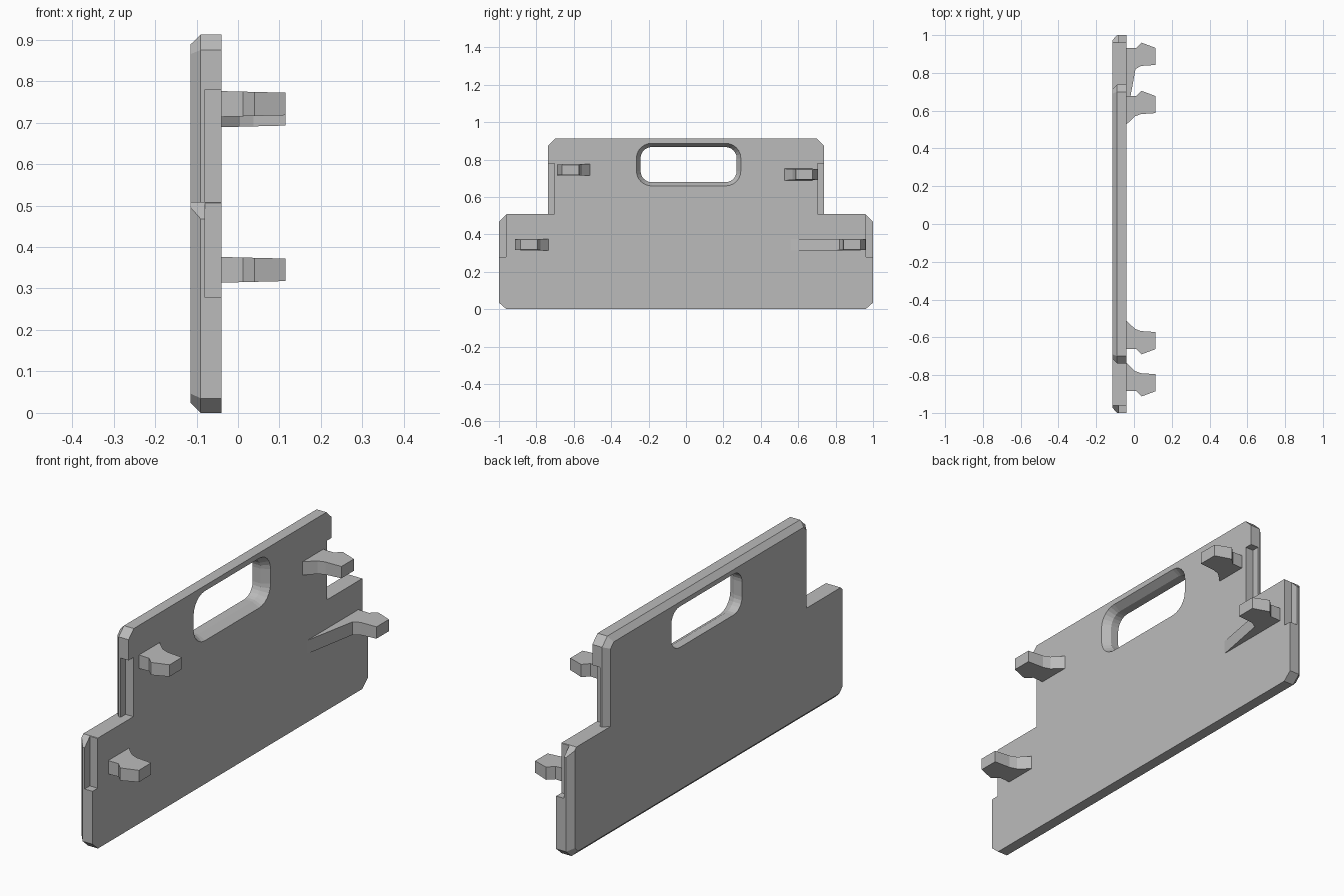
import bpy, bmesh, math

if "Cube" in bpy.data.objects:
    bpy.data.objects.remove(bpy.data.objects["Cube"])

grey = bpy.data.materials.new("plain grey")
grey.use_nodes = True
grey.diffuse_color = (0.5, 0.5, 0.5, 1)
grey.node_tree.nodes["Principled BSDF"].inputs["Base Color"].default_value = (0.5, 0.5, 0.5, 1)


def loft(name, sections):
    """Skin a solid through matching closed loops of 3D points."""
    bm = bmesh.new()
    rings = [[bm.verts.new(p) for p in s] for s in sections]
    n = len(rings[0])
    for a, b in zip(rings, rings[1:]):
        for i in range(n):
            j = (i + 1) % n
            bm.faces.new((a[i], a[j], b[j], b[i]))
    bm.faces.new(rings[0][::-1])
    bm.faces.new(rings[-1])
    bmesh.ops.recalc_face_normals(bm, faces=bm.faces)
    me = bpy.data.meshes.new(name)
    bm.to_mesh(me)
    bm.free()
    me.materials.append(grey)
    ob = bpy.data.objects.new(name, me)
    bpy.context.collection.objects.link(ob)
    return ob


def cut(target, cutter):
    cutter.hide_render = True
    cutter.hide_set(True)
    cutter.display_type = 'WIRE'
    mod = target.modifiers.new(cutter.name, 'BOOLEAN')
    mod.operation = 'DIFFERENCE'
    mod.solver = 'EXACT'
    mod.object = cutter


def mirrored(half, x):
    """Half outline in (y, z) completed on the other side."""
    return [(x, y, z) for y, z in half] + [(x, -y, z) for y, z in reversed(half)]


def slot_loop(x, grow, r=0.06, steps=6):
    """Rounded rectangle for the hand slot."""
    pts = []
    for k, (sy, sz) in enumerate(((1, 1), (-1, 1), (-1, -1), (1, -1))):
        for i in range(steps + 1):
            a = math.pi / 2 * (k + i / steps)
            pts.append((x, 0.014 + sy * (0.257 - r) + (r + grow) * math.cos(a),
                        0.773 + sz * (0.094 - r) + (r + grow * 0.9) * math.sin(a)))
    return pts


def box(name, x, y, z):
    return loft(name, [[(x[0], y[0], h), (x[1], y[0], h), (x[1], y[1], h), (x[0], y[1], h)]
                       for h in z])


# Stepped panel with a bevelled outer face
rim = [(.96, 0), (1, .035), (1, .468), (.96, .508), (.738, .508), (.738, .875), (.70, .912)]
face = [(.95, .025), (.972, .047), (.972, .496), (.96, .508), (.712, .508), (.712, .865), (.69, .888)]
panel = loft("panel", [mirrored(rim, -.04), mirrored(rim, -.09), mirrored(face, -.115)])

# Hand slot, flared towards the inner side
cut(panel, loft("slot_cutter", [slot_loop(-.2, 0), slot_loop(-.075, 0), slot_loop(-.02, .035)]))

# Rebates along the inner side edges
for side, word in ((1, "left"), (-1, "right")):
    cut(panel, box(f"lower_rebate_cutter_{word}", (-.08, 0), (side * .962, side * 1.1), (.278, .6)))
    cut(panel, box(f"upper_rebate_cutter_{word}", (-.08, 0), (side * .703, side * .9), (.508, .78)))


# Hooked clips that taper slightly towards the tip
def clip(name, side, y, z, root=((-.05, -.115), (-.04, -.105), (.005, -.062))):
    hook = [(.037, -.05), (.115, -.045), (.115, .045), (.04, .073), (.012, .045), (-.05, .045)]
    prof = list(root) + hook
    loft(name, [[(px, side * (y + py), z + s * (.03 - .025 * px)) for px, py in prof]
                for s in (-1, 1)])


clip("upper_clip_back", 1, .632, .72)
clip("upper_clip_front", -1, .617, .745)
clip("lower_clip_front", -1, .84, .345)
clip("lower_clip_back", 1, .887, .345, root=((-.05, -.327), (-.04, -.327), (.008, -.067)))
